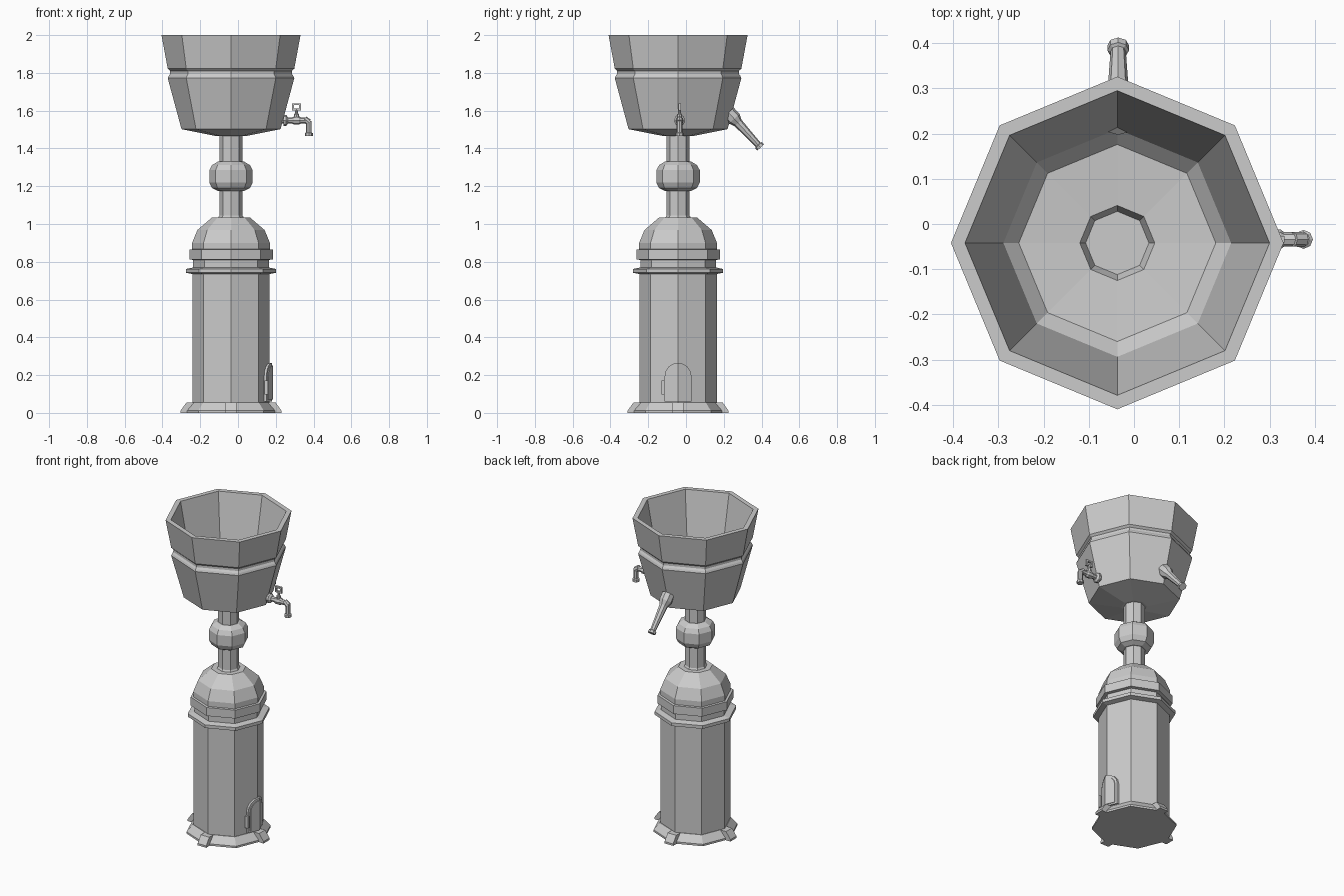
import bpy, bmesh, math
from mathutils import Vector, Matrix

cube = bpy.data.objects.get("Cube")
if cube:
    bpy.data.objects.remove(cube, do_unlink=True)

CX, CY = -0.037, -0.042          # axis of the column
AXIS = Vector((CX, CY, 0))
grey = bpy.data.materials.new("plain_grey")
grey.use_nodes = True
COLOUR = (0.6, 0.6, 0.6, 1)
grey.diffuse_color = COLOUR
grey.node_tree.nodes["Principled BSDF"].inputs["Base Color"].default_value = COLOUR


def finish(name, bm):
    bmesh.ops.recalc_face_normals(bm, faces=bm.faces)
    mesh = bpy.data.meshes.new(name)
    bm.to_mesh(mesh)
    bm.free()
    mesh.materials.append(grey)
    obj = bpy.data.objects.new(name, mesh)
    bpy.context.collection.objects.link(obj)
    return obj


def skin(bm, rings):
    """Join rings of points into a closed tube with capped ends."""
    loops = [[bm.verts.new(p) for p in ring] for ring in rings]
    n = len(loops[0])
    for a, b in zip(loops, loops[1:]):
        for i in range(n):
            j = (i + 1) % n
            bm.faces.new((a[i], a[j], b[j], b[i]))
    bm.faces.new(loops[0])
    bm.faces.new(loops[-1])


def lathe(name, profile, origin=AXIS, direction=(0, 0, 1), sides=8):
    """Faceted solid of revolution from (radius, distance) pairs."""
    turn = Vector((0, 0, 1)).rotation_difference(Vector(direction)).to_matrix()
    bm = bmesh.new()
    rings = []
    for r, h in profile:
        ring = []
        for i in range(sides):
            a = math.tau * i / sides
            ring.append(Vector(origin) + turn @ Vector((r * math.cos(a), r * math.sin(a), h)))
        rings.append(ring)
    skin(bm, rings)
    return finish(name, bm)


def box(name, centre, size):
    bm = bmesh.new()
    bmesh.ops.create_cube(bm, size=1, matrix=Matrix.Translation(centre) @ Matrix.Diagonal((*size, 1)))
    return finish(name, bm)


# Pedestal: base, body, collar and dome
lathe("base", [(0.245, 0), (0.245, 0.012), (0.208, 0.055)])
lathe("body", [(0.205, 0.04), (0.205, 0.75)])
lathe("flange", [(0.205, 0.735), (0.238, 0.742), (0.238, 0.762), (0.2, 0.77)])
lathe("collar", [(0.2, 0.75), (0.2, 0.81), (0.221, 0.812), (0.221, 0.865), (0.2, 0.867)])
lathe("dome", [(0.206, 0.86), (0.206, 0.9), (0.178, 0.968), (0.1, 1.035)])

# Four wedge feet on the corners of the base
for i, side in enumerate(("left", "back", "right", "front")):
    turn = Matrix.Rotation(i * math.pi / 2, 3, "Z")
    bm = bmesh.new()
    outline = [(0.19, 0), (0.267, 0), (0.267, 0.012), (0.236, 0.055), (0.19, 0.055)]
    skin(bm, [[AXIS + turn @ Vector((r, w, z)) for r, z in outline] for w in (-0.03, 0.03)])
    finish(side + "_foot", bm)

# Stem with its round knob
lathe("stem", [(0.07, 1.03), (0.061, 1.045), (0.061, 1.47)])
lathe("knob", [(0.07, 1.175), (0.1, 1.19), (0.115, 1.22), (0.115, 1.285), (0.1, 1.312), (0.07, 1.33)])

# Bowl: outside with a groove, rim, then the hollow inside and drain recess
lathe("bowl", [(0.075, 1.465), (0.262, 1.502), (0.335, 1.772), (0.33, 1.784), (0.322, 1.795),
               (0.322, 1.81), (0.335, 1.822), (0.368, 2.0), (0.337, 2.0), (0.252, 1.56),
               (0.218, 1.525), (0.083, 1.515), (0.07, 1.48)])


# Arched door, folded around the corner of the body
def door(name, half, low, top, inner, outer):
    bm = bmesh.new()
    spring = top - half
    steps = 4
    arc = [(half * math.cos(math.pi / 2 * i / steps), spring + half * math.sin(math.pi / 2 * i / steps))
           for i in range(steps + 1)]
    outline = [(0, low), (half, low)] + arc
    for s in (-1, 1):
        skin(bm, [[AXIS + Vector((x - 0.414 * w, s * w, z)) for w, z in outline] for x in (inner, outer)])
    return finish(name, bm)


door("door_frame", 0.071, 0.06, 0.265, 0.2, 0.217)
door("door_panel", 0.058, 0.07, 0.25, 0.21, 0.221)
box("door_handle", (0.15, CY - 0.08, 0.135), (0.02, 0.014, 0.075))

# Tap on the left side
tap_y = CY + 0.008
lathe("tap_pipe", [(0.016, 0), (0.016, 0.145)], (0.22, tap_y, 1.548), (1, 0, 0))
lathe("tap_flange", [(0.03, 0), (0.03, 0.014), (0.018, 0.024)], (0.24, tap_y, 1.548), (1, 0, 0))
lathe("tap_body", [(0.016, 0), (0.022, 0.008), (0.022, 0.036), (0.016, 0.044)],
      (0.288, tap_y, 1.548), (1, 0, 0))
lathe("tap_elbow", [(0.016, 0), (0.017, 0.03)], (0.352, tap_y, 1.556), (0.8, 0, -0.6))
lathe("tap_spout", [(0.021, 0), (0.021, 0.016), (0.015, 0.02), (0.015, 0.08)], (0.375, tap_y, 1.465))
lathe("tap_stem", [(0.014, 0), (0.014, 0.02), (0.008, 0.025), (0.008, 0.05)], (0.31, tap_y, 1.56))
for z in (1.606, 1.634):
    box("tap_handle_bar", (0.31, tap_y, z), (0.046, 0.014, 0.01))
for x in (0.292, 0.328):
    box("tap_handle_side", (x, tap_y, 1.62), (0.01, 0.014, 0.036))

# Tapered outlet tube at the back
start, end = Vector((CX + 0.002, 0.225, 1.59)), Vector((CX + 0.002, 0.395, 1.405))
length = (end - start).length
lathe("outlet_tube", [(0.038, 0), (0.038, 0.045), (0.025, 0.075), (0.017, length - 0.02),
                      (0.024, length - 0.016), (0.024, length)], start, end - start)
